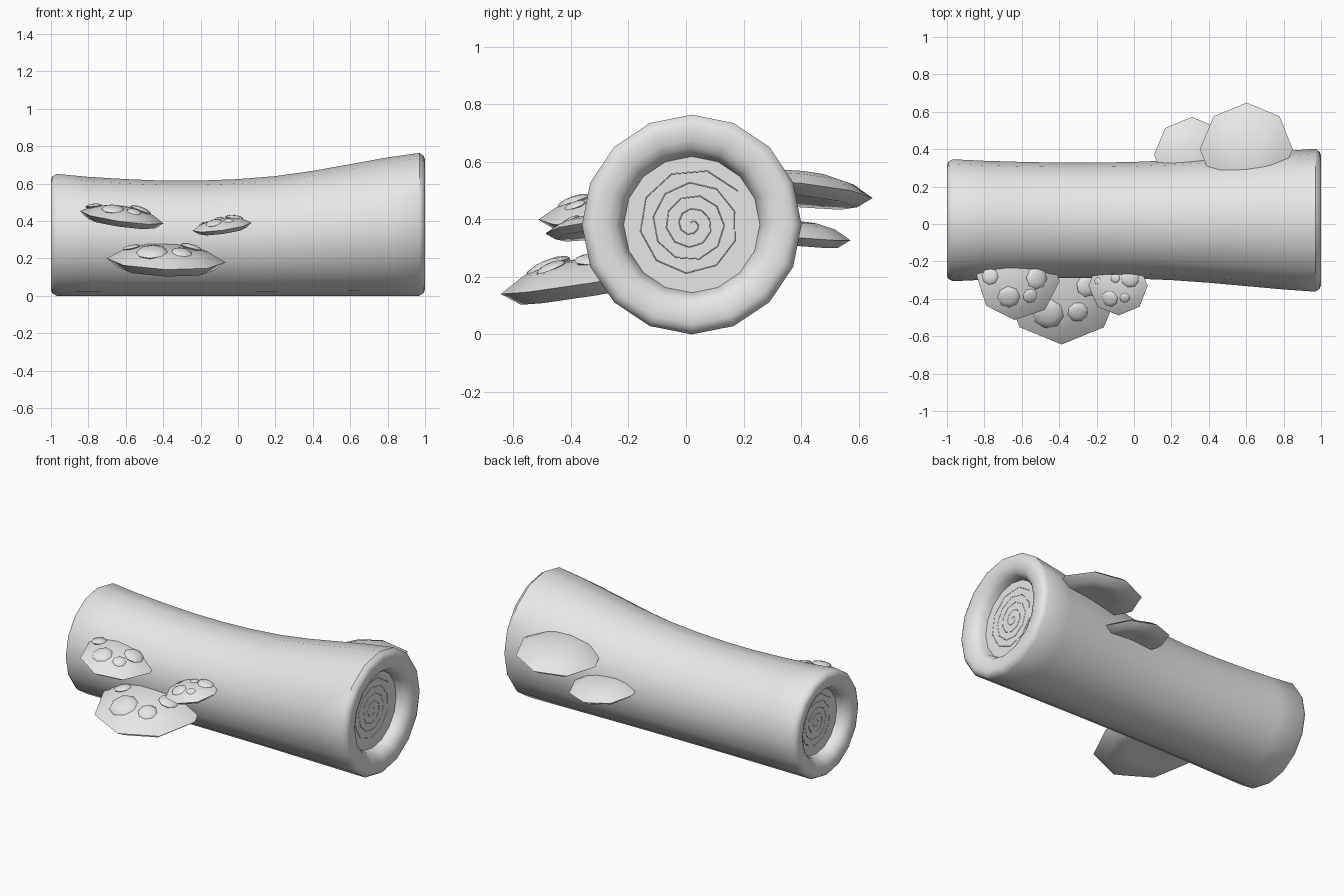
import bpy, bmesh
from math import sin, cos, pi, radians
from mathutils import Vector, Matrix
from mathutils.bvhtree import BVHTree

cube = bpy.data.objects.get("Cube")
if cube:
    bpy.data.objects.remove(cube)

grey = bpy.data.materials.new("plain grey")
grey.use_nodes = True
grey.diffuse_color = (0.8, 0.8, 0.8, 1)
grey.node_tree.nodes["Principled BSDF"].inputs["Base Color"].default_value = grey.diffuse_color


def finish(name, bm, angle):
    bmesh.ops.recalc_face_normals(bm, faces=bm.faces)
    mesh = bpy.data.meshes.new(name)
    bm.to_mesh(mesh)
    bm.free()
    obj = bpy.data.objects.new(name, mesh)
    bpy.context.collection.objects.link(obj)
    mesh.materials.append(grey)
    bpy.ops.object.select_all(action="DESELECT")
    obj.select_set(True)
    bpy.context.view_layer.objects.active = obj
    bpy.ops.object.shade_smooth_by_angle(angle=radians(angle))
    return obj


def skin(bm, loops):
    """Bridge closed loops of points and cap both ends."""
    rings = [[bm.verts.new(p) for p in loop] for loop in loops]
    n = len(rings[0])
    for a, b in zip(rings, rings[1:]):
        for i in range(n):
            j = (i + 1) % n
            bm.faces.new((a[i], a[j], b[j], b[i]))
    bm.faces.new(rings[0])
    bm.faces.new(rings[-1])


# Log: flared trunk with rounded rims and recessed ends
LOG_Y = 0.02
trunk = [(-0.8, 0.318), (-0.6, 0.312), (-0.4, 0.308), (-0.2, 0.308), (0, 0.312), (0.2, 0.32),
         (0.4, 0.334), (0.6, 0.352), (0.8, 0.37)]
rim = [(0.08, 0.62), (0.045, 0.64), (0.017, 0.69), (0.003, 0.77), (0, 0.84),
       (0, 0.91), (0.008, 0.96), (0.03, 1)]
SMALL_R, BIG_R = 0.326, 0.382


def log_ring(x, r, axis_r):
    return [(x, LOG_Y + r * sin(k * pi / 8), axis_r + r * cos(k * pi / 8)) for k in range(16)]


loops = [log_ring(-1 + d, SMALL_R * f, SMALL_R) for d, f in rim]
loops += [log_ring(x, r, r) for x, r in trunk]
loops += [log_ring(1 - d, BIG_R * f, BIG_R) for d, f in reversed(rim)]
bm = bmesh.new()
skin(bm, loops)
finish("log", bm, 40)


# Growth rings: one thin spiral on each recessed end
def spiral(name, side, radius):
    curve = bpy.data.curves.new(name, "CURVE")
    curve.dimensions = "3D"
    curve.bevel_depth = 0.0018
    curve.bevel_resolution = 0
    steps = 40
    line = curve.splines.new("POLY")
    line.points.add(steps)
    for i, p in enumerate(line.points):
        t = i / steps
        a = radians(36) + (steps - i) * 2 * pi / 9.5
        r = radius * (0.02 + 0.5 * t)
        p.co = (side * 0.92, LOG_Y + side * r * cos(a), radius + r * sin(a), 1)
    obj = bpy.data.objects.new(name, curve)
    bpy.context.collection.objects.link(obj)
    curve.materials.append(grey)


spiral("large_end_growth_rings", 1, BIG_R)
spiral("small_end_growth_rings", -1, SMALL_R)

# Shelf mushrooms: eight-sided shallow caps, with dome spots on top
cap = [(0.06, 0.25), (0.4, 0.235), (0.72, 0.16), (1, 0), (0.8, -0.15), (0.4, -0.12), (0.06, -0.1)]


def mushroom(name, centre, radius, tilt, roll, turn=0, spots=()):
    place = (Matrix.Translation(centre) @ Matrix.Rotation(radians(roll), 4, "Y")
             @ Matrix.Rotation(radians(tilt), 4, "X") @ Matrix.Rotation(radians(turn), 4, "Z"))
    bm = bmesh.new()
    skin(bm, [[place @ Vector((radius * r * cos(k * pi / 4), radius * r * sin(k * pi / 4), radius * h))
               for k in range(8)] for r, h in cap])
    bmesh.ops.recalc_face_normals(bm, faces=bm.faces)
    tree = BVHTree.FromBMesh(bm)
    finish(name, bm, 50)
    # Each spot sits on the cap below its x, y position
    bm = bmesh.new()
    for x, y, r in spots:
        hit, normal, _, _ = tree.ray_cast(Vector((x, y, 2)), Vector((0, 0, -1)))
        if hit:
            lean = normal.to_track_quat("Z", "Y").to_matrix().to_4x4()
            flat = Matrix.Diagonal((r, r, r * 0.3, 1))
            bmesh.ops.create_uvsphere(bm, u_segments=8, v_segments=6, radius=1,
                                      matrix=Matrix.Translation(hit) @ lean @ flat)
    if spots:
        finish(name + "_spots", bm, 50)
    else:
        bm.free()


mushroom("front_large_mushroom", (-0.385, -0.33, 0.19), 0.318, 9, 2,
         spots=[(-0.46, -0.48, 0.085), (-0.3, -0.47, 0.056), (-0.25, -0.33, 0.06), (-0.57, -0.33, 0.05)])
mushroom("front_right_mushroom", (-0.62, -0.29, 0.42), 0.225, 6, 8, -4,
         spots=[(-0.67, -0.39, 0.06), (-0.555, -0.385, 0.04), (-0.77, -0.28, 0.045), (-0.52, -0.29, 0.06)])
mushroom("front_left_mushroom", (-0.085, -0.33, 0.37), 0.16, 7, -8,
         spots=[(-0.13, -0.4, 0.045), (-0.05, -0.395, 0.027), (-0.195, -0.305, 0.02),
                (-0.02, -0.29, 0.05), (-0.1, -0.29, 0.025)])
mushroom("back_large_mushroom", (0.6, 0.4, 0.5), 0.25, -6, -6)
mushroom("back_small_mushroom", (0.31, 0.37, 0.345), 0.203, -5, 2)
